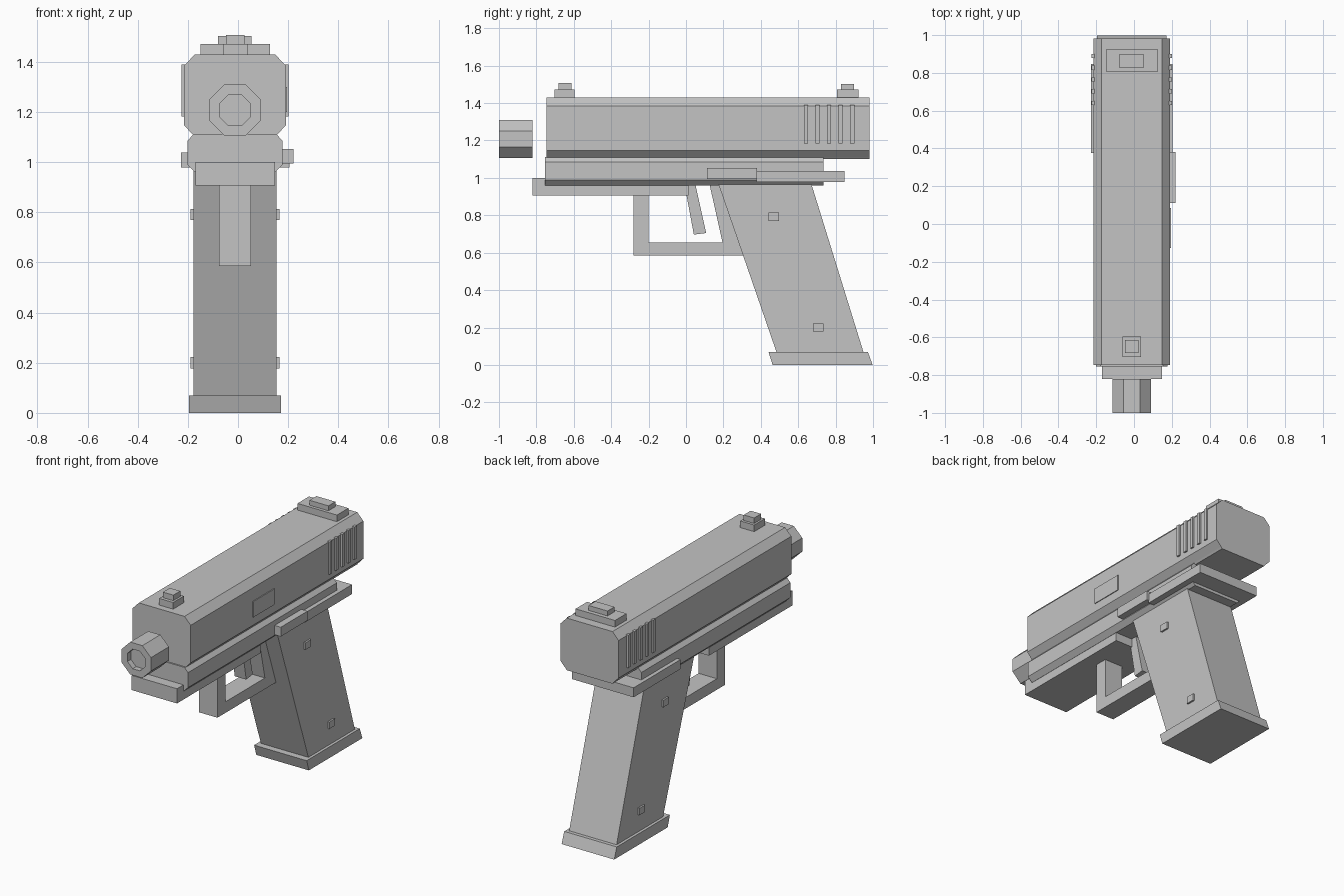
import bpy, bmesh, math

if "Cube" in bpy.data.objects:
    bpy.data.objects.remove(bpy.data.objects["Cube"])

CX = -0.012  # the body's centre line sits slightly off x = 0

mat = bpy.data.materials.new("plain grey")
mat.diffuse_color = (0.55, 0.55, 0.55, 1)
mat.use_nodes = True
mat.node_tree.nodes["Principled BSDF"].inputs["Base Color"].default_value = mat.diffuse_color


def finish(name, bm):
    bmesh.ops.recalc_face_normals(bm, faces=bm.faces)
    me = bpy.data.meshes.new(name)
    bm.to_mesh(me)
    bm.free()
    me.materials.append(mat)
    ob = bpy.data.objects.new(name, me)
    bpy.context.collection.objects.link(ob)
    return ob


def extrude(name, pts, offset):
    """Extrude a closed outline of 3D points along an offset."""
    bm = bmesh.new()
    face = bm.faces.new([bm.verts.new(p) for p in pts])
    res = bmesh.ops.extrude_face_region(bm, geom=[face], use_keep_orig=True)
    verts = [g for g in res["geom"] if isinstance(g, bmesh.types.BMVert)]
    bmesh.ops.translate(bm, verts=verts, vec=offset)
    return finish(name, bm)


def side_profile(name, yz, half, cx=CX):
    """Outline seen from the side, given a width."""
    return extrude(name, [(cx - half, y, z) for y, z in yz], (2 * half, 0, 0))


def long_section(name, half_xz, y0, y1):
    """Mirrored cross-section (half width, z) run along y."""
    pts = [(CX + x, y0, z) for x, z in half_xz]
    pts += [(CX - x, y0, z) for x, z in reversed(half_xz)]
    return extrude(name, pts, (0, y1 - y0, 0))


def box(name, x0, x1, y0, y1, z0, z1):
    return side_profile(name, [(y0, z0), (y1, z0), (y1, z1), (y0, z1)],
                        (x1 - x0) / 2, (x0 + x1) / 2)


# Slide and frame
long_section("slide", [(0.16, 1.10), (0.168, 1.11), (0.203, 1.147), (0.203, 1.385), (0.16, 1.43)],
             -0.746, 0.981)
long_section("frame", [(0.16, 0.96), (0.19, 0.99), (0.19, 1.085), (0.165, 1.112)],
             -0.755, 0.735)
box("front_rail", -0.17, 0.147, -0.82, 0.013, 0.907, 1.0)
box("rear_tang", -0.227, 0.205, 0.377, 0.848, 0.978, 1.038)
box("side_lever", 0.15, 0.221, 0.112, 0.38, 0.994, 1.053)
box("ejection_plate", 0.18, 0.196, -0.127, 0.085, 1.20, 1.30)

# Grip, base plate and pins
side_profile("grip", [(0.174, 0.965), (0.671, 0.965), (0.949, 0.068), (0.484, 0.068)], 0.166)
side_profile("base_plate", [(0.441, 0.07), (0.972, 0.07), (0.998, 0), (0.463, 0)], 0.184)
for i, (y, z) in enumerate([(0.468, 0.792), (0.706, 0.2)]):
    box(f"grip_pin_{i + 1}", CX - 0.177, CX + 0.177, y - 0.028, y + 0.028, z - 0.022, z + 0.022)

# Trigger and guard
side_profile("trigger_guard", [(-0.28, 0.92), (-0.28, 0.585), (0.31, 0.585), (0.20, 0.965),
                               (0.126, 0.965), (0.195, 0.655), (-0.2, 0.655), (-0.2, 0.92)], 0.064)
side_profile("trigger", [(-0.008, 0.965), (0.05, 0.965), (0.108, 0.705), (0.042, 0.697)], 0.04)

# Sights
box("front_sight_base", -0.06, 0.038, -0.703, -0.596, 1.425, 1.472)
box("front_sight_top", -0.048, 0.025, -0.682, -0.613, 1.47, 1.507)
box("rear_sight_base", -0.149, 0.127, 0.808, 0.923, 1.425, 1.472)
box("rear_sight_top", -0.079, 0.054, 0.828, 0.897, 1.47, 1.503)

# Grip ribs on both sides of the slide
for i in range(5):
    y = 0.641 + i * 0.062
    for side, s in (("left", -1), ("right", 1)):
        a, b = sorted((CX + s * 0.19, CX + s * 0.214))
        box(f"slide_rib_{side}_{i + 1}", a, b, y - 0.011, y + 0.011, 1.183, 1.39)

# Muzzle: eight-sided tube with a recessed bore
bm = bmesh.new()
rings = []
for r, y in [(0.111, -0.82), (0.111, -1.0), (0.067, -1.0), (0.067, -0.965)]:
    rings.append([bm.verts.new((CX + r * math.cos(math.radians(22.5 + 45 * k)), y,
                                1.208 + r * math.sin(math.radians(22.5 + 45 * k))))
                  for k in range(8)])
for a, b in zip(rings, rings[1:]):
    for k in range(8):
        bm.faces.new([a[k], a[(k + 1) % 8], b[(k + 1) % 8], b[k]])
bm.faces.new(rings[0])
bm.faces.new(rings[-1])
finish("muzzle", bm)
